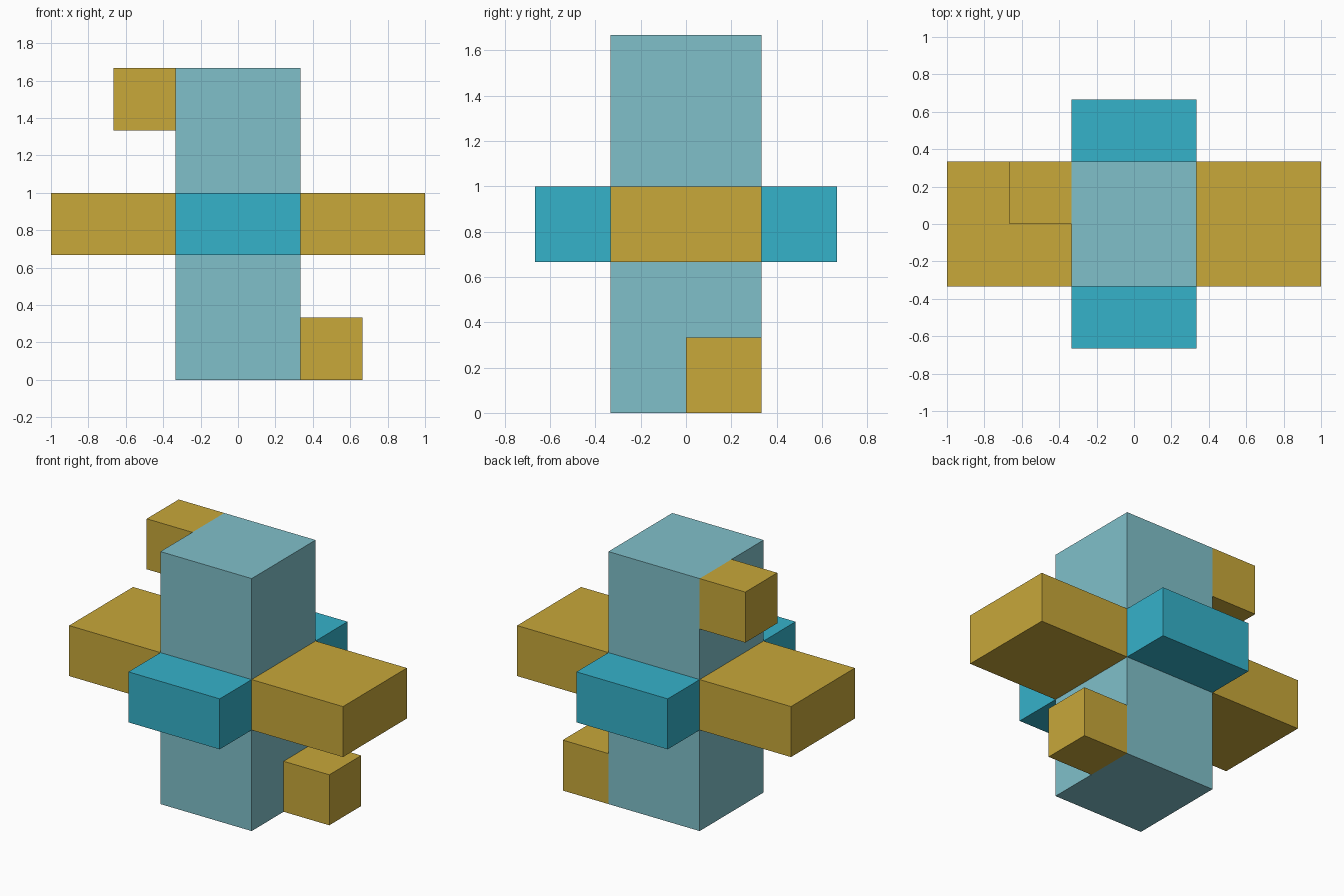
import bpy
import bmesh
from mathutils import Matrix, Vector

if "Cube" in bpy.data.objects:
    bpy.data.objects.remove(bpy.data.objects["Cube"])

U = 1 / 3  # the model sits on a grid of thirds


def material(name, rgb):
    """Flat material from 0-255 sRGB, stored as linear."""
    lin = [((c / 255 + 0.055) / 1.055) ** 2.4 for c in rgb]
    mat = bpy.data.materials.new(name)
    mat.diffuse_color = (*lin, 1)
    mat.use_nodes = True
    mat.node_tree.nodes["Principled BSDF"].inputs["Base Color"].default_value = mat.diffuse_color
    return mat


def box(name, low, high, mat):
    """Box between two corners given in grid units."""
    low, high = Vector(low) * U, Vector(high) * U
    bm = bmesh.new()
    bmesh.ops.create_cube(bm, size=1, matrix=Matrix.Diagonal((*(high - low), 1)))
    mesh = bpy.data.meshes.new(name)
    bm.to_mesh(mesh)
    bm.free()
    mesh.materials.append(mat)
    obj = bpy.data.objects.new(name, mesh)
    obj.location = (low + high) / 2
    bpy.context.collection.objects.link(obj)


pale = material("pale_teal", (128, 192, 202))
gold = material("gold", (200, 168, 58))
teal = material("bright_teal", (53, 178, 202))

# Central column
box("column", (-1, -1, 0), (1, 1, 5), pale)

# Cross arms: long gold ones to the sides, short teal ones front and back
box("right_arm", (1, -1, 2), (3, 1, 3), gold)
box("left_arm", (-3, -1, 2), (-1, 1, 3), gold)
box("front_arm", (-1, -2, 2), (1, -1, 3), teal)
box("back_arm", (-1, 1, 2), (1, 2, 3), teal)

# Small cubes at opposite ends of the column, flush with its back
box("lower_right_cube", (1, 0, 0), (2, 1, 1), gold)
box("upper_left_cube", (-2, 0, 4), (-1, 1, 5), gold)
